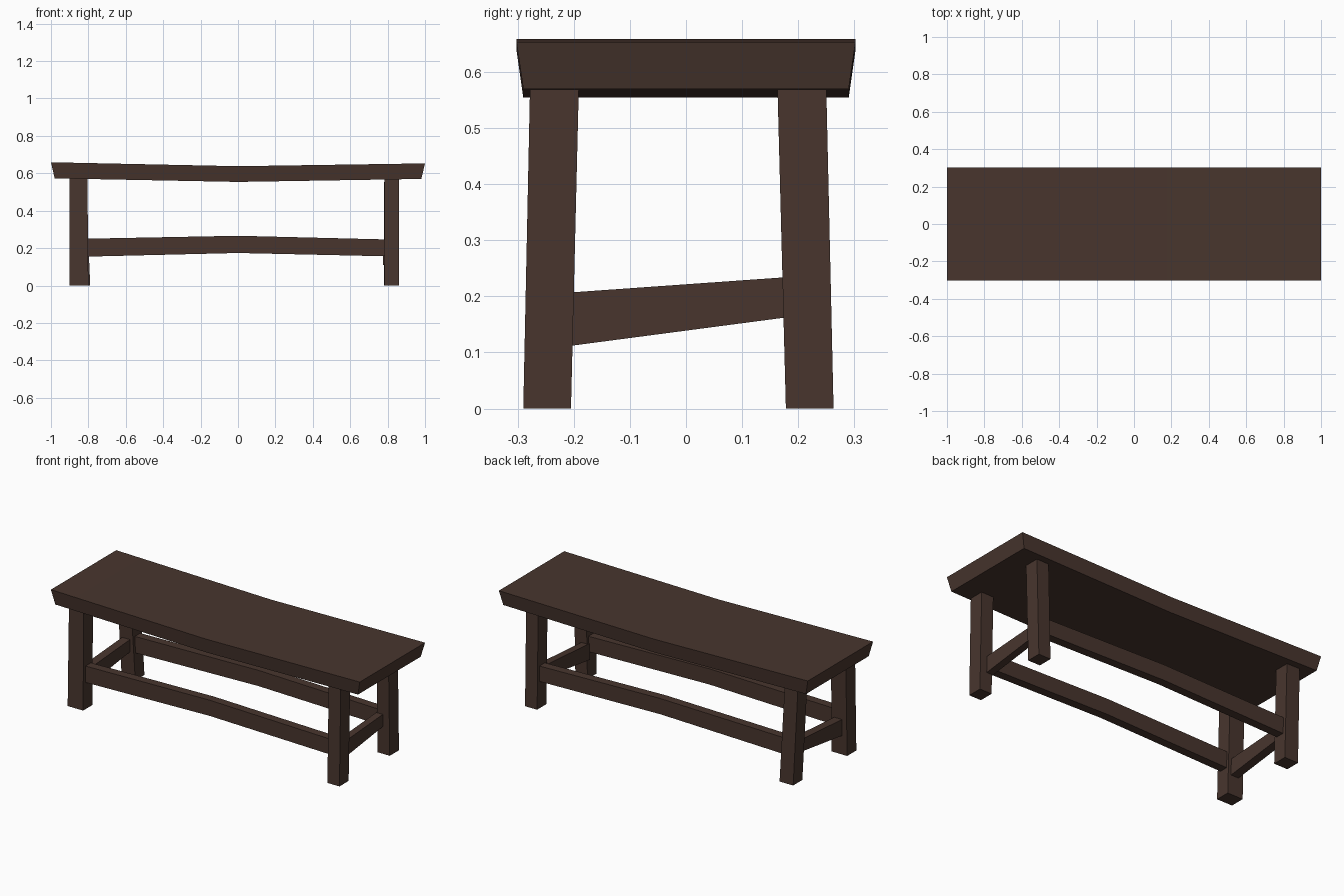
import bpy
import bmesh

cube = bpy.data.objects.get("Cube")
if cube:
    bpy.data.objects.remove(cube, do_unlink=True)

wood = bpy.data.materials.new("dark_wood")
wood.use_nodes = True
COLOUR = (0.065, 0.036, 0.027, 1)
wood.diffuse_color = COLOUR
bsdf = wood.node_tree.nodes["Principled BSDF"]
bsdf.inputs["Base Color"].default_value = COLOUR
bsdf.inputs["Roughness"].default_value = 0.8


def loft(name, sections):
    """Bridge a row of four-cornered sections into a closed solid."""
    bm = bmesh.new()
    rings = [[bm.verts.new(p) for p in s] for s in sections]
    for a, b in zip(rings, rings[1:]):
        for i in range(4):
            j = (i + 1) % 4
            bm.faces.new((a[i], a[j], b[j], b[i]))
    bm.faces.new(rings[0])
    bm.faces.new(rings[-1])
    bmesh.ops.recalc_face_normals(bm, faces=bm.faces)
    mesh = bpy.data.meshes.new(name)
    bm.to_mesh(mesh)
    bm.free()
    mesh.materials.append(wood)
    obj = bpy.data.objects.new(name, mesh)
    bpy.context.collection.objects.link(obj)
    return obj


def x_section(x, y0, y1, z0, z1):
    return [(x, y0, z0), (x, y1, z0), (x, y1, z1), (x, y0, z1)]


def y_section(y, x0, x1, z0, z1):
    return [(x0, y, z0), (x1, y, z0), (x1, y, z1), (x0, y, z1)]


def z_section(z, x0, x1, y0, y1):
    return [(x0, y0, z), (x1, y0, z), (x1, y1, z), (x0, y1, z)]


def seat_section(x_low, x_top, low, top):
    return [(x_low, -0.29, low), (x_low, 0.29, low),
            (x_top, 0.302, top), (x_top, -0.302, top)]


# Sagging seat, flared towards its top
seat = loft("seat", [seat_section(-0.98, -1, 0.573, 0.659),
                     seat_section(0, 0, 0.554, 0.638),
                     seat_section(0.98, 1, 0.57, 0.653)])

# Legs: foot and top extents in x, leaning inwards in y
for side, end, foot, top in (("right", "front", (-0.9, -0.8), (-0.9, -0.805)),
                             ("right", "back", (-0.878, -0.79), (-0.9, -0.815)),
                             ("left", "front", (0.782, 0.86), (0.782, 0.86)),
                             ("left", "back", (0.78, 0.858), (0.782, 0.86))):
    y_foot, y_top = (((-0.29, -0.205), (-0.278, -0.191)) if end == "front"
                     else ((0.178, 0.263), (0.163, 0.25)))
    loft(f"{end}_{side}_leg", [z_section(0, *foot, *y_foot),
                               z_section(0.573, *top, *y_top)])

# Long arched stretchers
for end, y0, y1 in (("front", -0.265, -0.215), ("back", 0.19, 0.24)):
    rail = loft(f"{end}_stretcher", [x_section(-0.83, y0, y1, 0.154, 0.25),
                                     x_section(0, y0, y1, 0.174, 0.266),
                                     x_section(0.81, y0, y1, 0.156, 0.246)])

# Sloping side stretchers
for side, x0, x1 in (("right", -0.87, -0.82), ("left", 0.775, 0.817)):
    loft(f"{side}_stretcher", [y_section(-0.22, x0, x1, 0.11, 0.206),
                               y_section(0.19, x0, x1, 0.164, 0.235)])

# Soft bends on the seat and rails, crisp edges elsewhere
bpy.ops.object.select_all(action="DESELECT")
for obj in bpy.context.collection.objects:
    if obj.type == "MESH" and wood.name in obj.data.materials:
        obj.select_set(True)
        bpy.context.view_layer.objects.active = obj
bpy.ops.object.shade_smooth_by_angle(angle=0.5)
